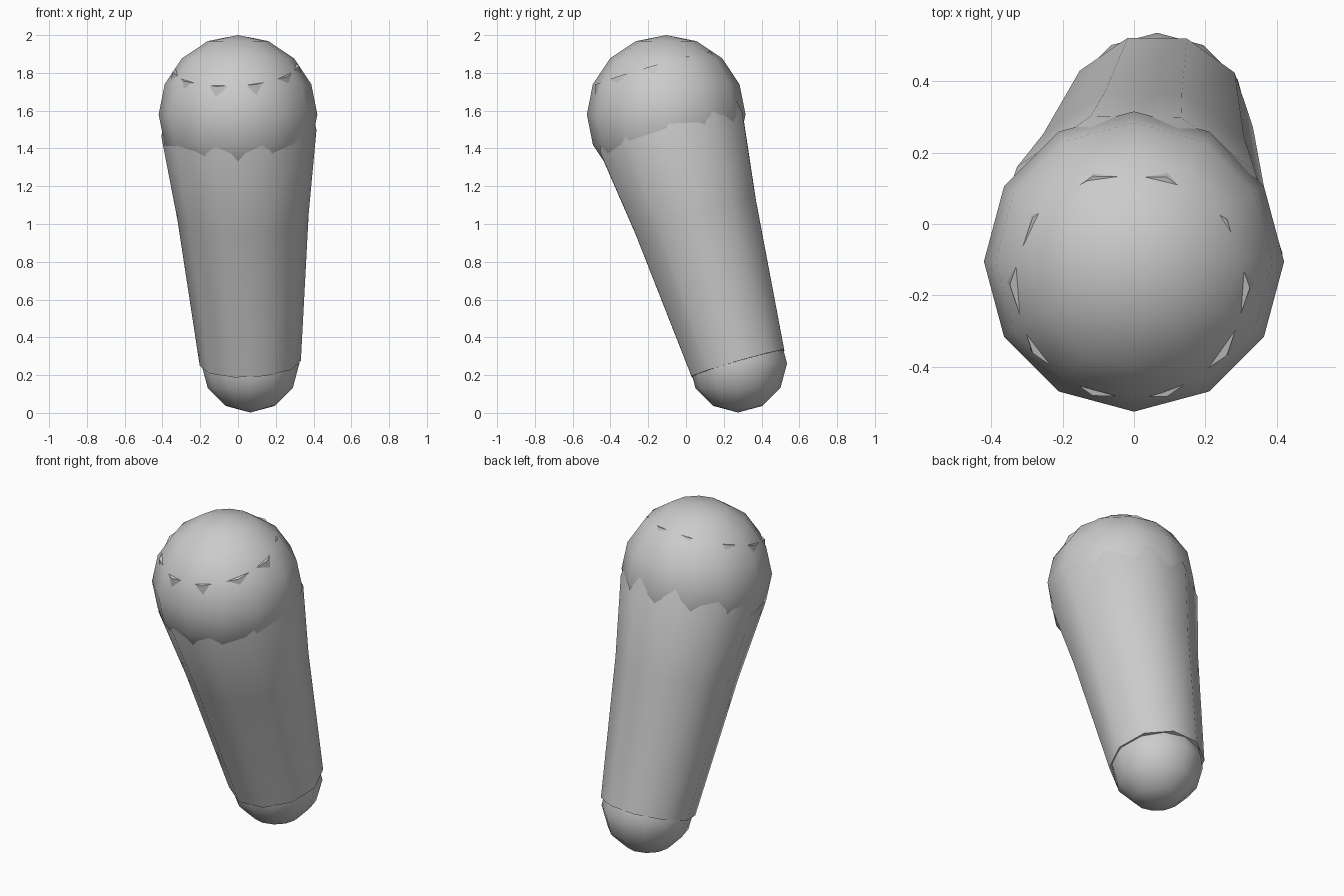
import bpy, bmesh, math
from mathutils import Vector

if "Cube" in bpy.data.objects:
    bpy.data.objects.remove(bpy.data.objects["Cube"])

LOW = Vector((0.065, 0.275, 0.262))
HIGH = Vector((0.0, -0.105, 1.58))


def ball(name, centre, radius, rings):
    bpy.ops.mesh.primitive_uv_sphere_add(segments=12, ring_count=rings,
                                         radius=radius, location=centre)
    bpy.context.object.name = name
    bpy.ops.object.shade_smooth()


def tube(name, start, direction, profile, sides):
    """Capped loft of (distance along axis, radius) rings."""
    u = (Vector((1, 0, 0)) - direction * direction.x).normalized()
    v = direction.cross(u)
    bm = bmesh.new()
    loops = []
    for t, r in profile:
        loops.append([bm.verts.new(start + direction * t
                                   + u * r * math.cos(2 * math.pi * i / sides)
                                   + v * r * math.sin(2 * math.pi * i / sides))
                      for i in range(sides)])
    for a, b in zip(loops, loops[1:]):
        for i in range(sides):
            j = (i + 1) % sides
            bm.faces.new((a[i], a[j], b[j], b[i]))
    bm.faces.new(loops[0][::-1])
    bm.faces.new(loops[-1])
    bmesh.ops.recalc_face_normals(bm, faces=bm.faces)
    mesh = bpy.data.meshes.new(name)
    bm.to_mesh(mesh)
    bm.free()
    obj = bpy.data.objects.new(name, mesh)
    bpy.context.collection.objects.link(obj)
    bpy.ops.object.select_all(action='DESELECT')
    obj.select_set(True)
    bpy.context.view_layer.objects.active = obj
    bpy.ops.object.shade_smooth_by_angle(angle=math.radians(40))


# Rounded ends
ball("upper_joint", HIGH, 0.42, 8)
ball("lower_joint", LOW, 0.26, 6)

# Tapered ten-sided limb running into the upper ball
tube("limb", LOW, (HIGH - LOW).normalized(),
     [(0, 0.268), (0.81, 0.348), (1.27, 0.411), (1.625, 0.336)], 10)
